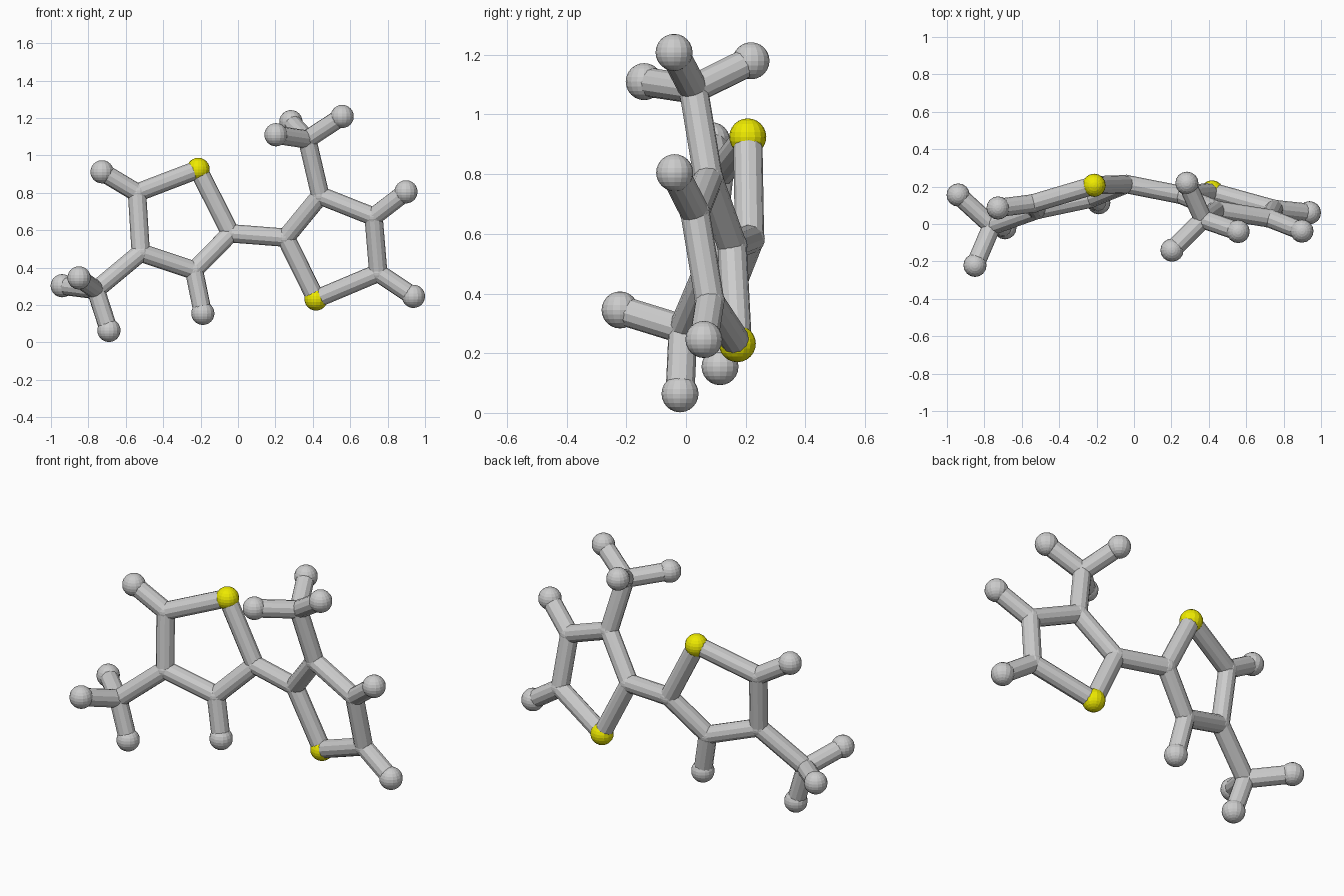
import bpy
from mathutils import Vector

if "Cube" in bpy.data.objects:
    bpy.data.objects.remove(bpy.data.objects["Cube"])

BALL, JOINT, ROD = 0.062, 0.051, 0.049

# Joint positions (x, y, z)
ring_joints = {
    "left_inner": (-0.04, 0.213, 0.583),
    "left_lower": (-0.235, 0.135, 0.385),
    "left_outer": (-0.52, 0.075, 0.48),
    "left_upper": (-0.54, 0.11, 0.80),
    "left_branch": (-0.76, -0.01, 0.28),
    "right_inner": (0.255, 0.155, 0.56),
    "right_upper": (0.44, 0.075, 0.785),
    "right_outer": (0.725, 0.03, 0.672),
    "right_lower": (0.75, 0.08, 0.372),
    "right_branch": (0.37, 0.025, 1.085),
}
yellow_balls = {
    "left_yellow": (-0.213, 0.207, 0.925),
    "right_yellow": (0.417, 0.172, 0.232),
}
# Grey end balls, grouped by the joint they hang from
end_balls = {
    "left_lower": [(-0.188, 0.114, 0.155)],
    "left_upper": [(-0.727, 0.086, 0.912)],
    "left_branch": [(-0.94, 0.155, 0.303), (-0.85, -0.221, 0.345), (-0.69, -0.02, 0.064)],
    "right_outer": [(0.898, -0.038, 0.805)],
    "right_lower": [(0.938, 0.06, 0.246)],
    "right_branch": [(0.283, 0.218, 1.18), (0.203, -0.14, 1.11), (0.557, -0.04, 1.208)],
}
rods = [
    ("left_yellow", "left_inner"), ("left_inner", "left_lower"),
    ("left_lower", "left_outer"), ("left_outer", "left_upper"),
    ("left_upper", "left_yellow"), ("left_outer", "left_branch"),
    ("left_inner", "right_inner"),
    ("right_inner", "right_yellow"), ("right_yellow", "right_lower"),
    ("right_lower", "right_outer"), ("right_outer", "right_upper"),
    ("right_upper", "right_inner"), ("right_upper", "right_branch"),
]

yellow = bpy.data.materials.new("yellow")
yellow.diffuse_color = (0.85, 0.82, 0.0, 1)
yellow.use_nodes = True
yellow.node_tree.nodes["Principled BSDF"].inputs["Base Color"].default_value = yellow.diffuse_color


def ball(name, pos, radius, mat=None):
    bpy.ops.mesh.primitive_uv_sphere_add(segments=16, ring_count=12, radius=radius, location=pos)
    ob = bpy.context.object
    ob.name = name
    if mat:
        ob.data.materials.append(mat)


def rod(name, a, b):
    a, b = Vector(a), Vector(b)
    d = b - a
    bpy.ops.mesh.primitive_cylinder_add(vertices=12, radius=ROD, depth=d.length, location=(a + b) / 2)
    ob = bpy.context.object
    ob.name = name
    ob.rotation_mode = 'QUATERNION'
    ob.rotation_quaternion = d.to_track_quat('Z', 'Y')


# Joints and yellow balls of the two rings
for n, p in ring_joints.items():
    ball(n + "_joint", p, JOINT)
for n, p in yellow_balls.items():
    ball(n + "_ball", p, BALL, yellow)

# Rods of the rings and branches
points = {**ring_joints, **yellow_balls}
for a, b in rods:
    rod(f"rod_{a}_to_{b}", points[a], points[b])

# End balls with their rods
for n, balls in end_balls.items():
    for i, p in enumerate(balls, 1):
        ball(f"{n}_end_ball_{i}", p, BALL)
        rod(f"{n}_end_rod_{i}", points[n], p)
